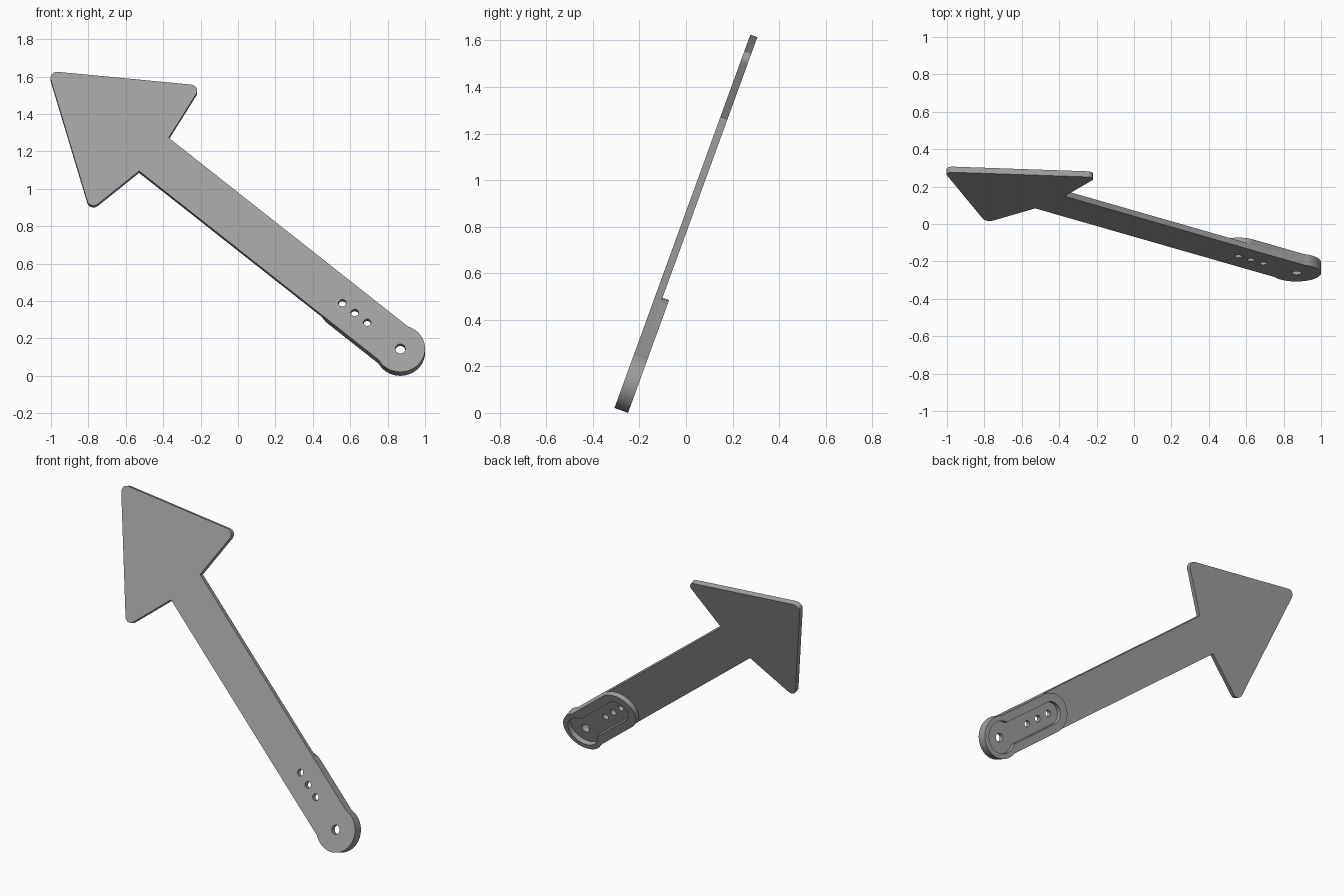
import bpy, bmesh, math
from mathutils import Vector

if "Cube" in bpy.data.objects:
    bpy.data.objects.remove(bpy.data.objects["Cube"])

TILT, TURN = math.radians(20), math.radians(40)
X = Vector((1, 0, 0))
V = Vector((0, math.sin(TILT), math.cos(TILT)))        # up along the leaning plane
N = Vector((0, math.cos(TILT), -math.sin(TILT)))       # towards the back
S = -math.cos(TURN) * X + math.sin(TURN) * V           # along the arm, pivot to tip
T = math.sin(TURN) * X + math.cos(TURN) * V            # across the arm
PIVOT = Vector((0.868, -0.315, 0)) + 0.1545 * V

HALF, BULGE, SLOT_END = 0.123, 0.132, 0.405
PLATE, TOTAL = 0.032, 0.062

grey = bpy.data.materials.new("grey")
grey.diffuse_color = (0.35, 0.35, 0.35, 1)
grey.use_nodes = True
grey.node_tree.nodes["Principled BSDF"].inputs["Base Color"].default_value = grey.diffuse_color


def arc(s, t, r, a0, a1, n):
    return [(s + r * math.cos(a0 + (a1 - a0) * i / n),
             t + r * math.sin(a0 + (a1 - a0) * i / n)) for i in range(n + 1)]


def circle(s, r, n=32):
    return arc(s, 0, r, 0, 2 * math.pi, n)[:-1]


def pivot_arc(r, half):
    """Large arc round the pivot, meeting a bar of the given half width."""
    a = math.asin(half / r)
    return arc(0, 0, r, a, 2 * math.pi - a, 48)


def keyhole(r, half):
    """Pivot circle joined to a round-ended bar."""
    return pivot_arc(r, half) + arc(SLOT_END, 0, half, -math.pi / 2, math.pi / 2, 28)


def rounded(prev, corner, nxt, r=0.035, n=10):
    """Fillet on one convex corner."""
    c = Vector(corner)
    a, b = (Vector(prev) - c).normalized(), (Vector(nxt) - c).normalized()
    half = a.angle(b) / 2
    mid = c + (a + b).normalized() * r / math.sin(half)
    u = c + a * r / math.tan(half) - mid
    w = c + b * r / math.tan(half) - mid
    a0 = math.atan2(u.y, u.x)
    da = (math.atan2(w.y, w.x) - a0 + math.pi) % (2 * math.pi) - math.pi
    return arc(mid.x, mid.y, r, a0, a0 + da, n)


def solid(name, loops, n0, n1):
    """Fill an outline with its holes and extrude it through the thickness."""
    bm = bmesh.new()
    edges = []
    for loop in loops:
        vs = [bm.verts.new(PIVOT + s * S + t * T + n0 * N) for s, t in loop]
        edges += [bm.edges.new((vs[i - 1], vs[i])) for i in range(len(vs))]
    bmesh.ops.triangle_fill(bm, edges=edges, use_beauty=True, normal=N)
    ext = bmesh.ops.extrude_face_region(bm, geom=bm.faces[:], use_keep_orig=True)
    moved = [g for g in ext["geom"] if isinstance(g, bmesh.types.BMVert)]
    bmesh.ops.translate(bm, verts=moved, vec=N * (n1 - n0))
    bmesh.ops.recalc_face_normals(bm, faces=bm.faces[:])
    me = bpy.data.meshes.new(name)
    bm.to_mesh(me)
    bm.free()
    me.materials.append(grey)
    ob = bpy.data.objects.new(name, me)
    bpy.context.collection.objects.link(ob)
    bpy.context.view_layer.objects.active = ob
    ob.select_set(True)
    bpy.ops.object.shade_smooth_by_angle(angle=math.radians(30))
    ob.select_set(False)


# Arrow plate: pivot end, straight arm, rounded triangular head
neck_r, neck_l = (1.72, -HALF), (1.72, HALF)
barb_r, barb_l, tip = (1.777, -0.463), (1.777, 0.463), (2.458, 0)
outline = (pivot_arc(BULGE, HALF) + [neck_r]
           + rounded(neck_r, barb_r, tip)
           + rounded(barb_r, tip, barb_l)
           + rounded(tip, barb_l, neck_l) + [neck_l])
holes = [circle(0, 0.027)] + [circle(SLOT_END - 0.087 * i, 0.02) for i in range(3)]
solid("arrow_plate", [outline] + holes, 0, PLATE)

# Raised rim on the back, leaving a keyhole-shaped pocket
solid("back_rim", [keyhole(BULGE, HALF), keyhole(0.1, 0.07)], PLATE, TOTAL)
